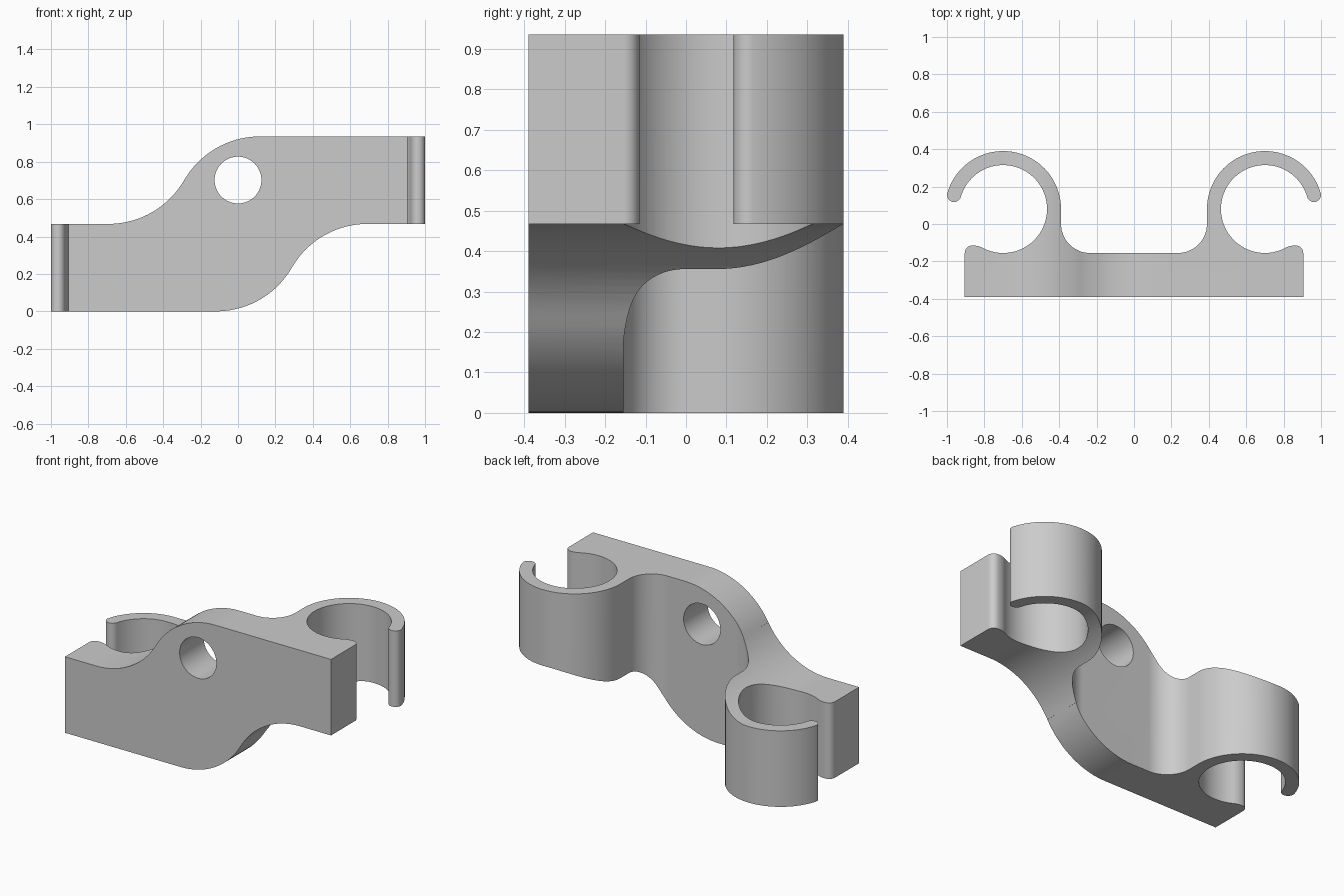
import bpy
import bmesh
from math import cos, sin, radians
from mathutils import Vector

cube = bpy.data.objects.get("Cube")
if cube:
    bpy.data.objects.remove(cube, do_unlink=True)

gray = bpy.data.materials.new("plain gray")
gray.use_nodes = True
gray.diffuse_color = (0.6, 0.6, 0.6, 1)
gray.node_tree.nodes["Principled BSDF"].inputs["Base Color"].default_value = gray.diffuse_color


def arc(cx, cy, r, start, end, step=4):
    n = max(4, round(abs(end - start) / step))
    angles = [radians(start + (end - start) * i / n) for i in range(n + 1)]
    return [(cx + r * cos(a), cy + r * sin(a)) for a in angles]


def prism(name, outline, to_3d, depth):
    """Extrude a closed 2D outline along the depth vector."""
    pts = [p for i, p in enumerate(outline)
           if (Vector(p) - Vector(outline[i - 1])).length > 1e-4]
    bm = bmesh.new()
    face = bm.faces.new([bm.verts.new(to_3d(u, v)) for u, v in pts])
    moved = bmesh.ops.extrude_face_region(bm, geom=[face])["geom"]
    bmesh.ops.translate(bm, vec=depth,
                        verts=[g for g in moved if isinstance(g, bmesh.types.BMVert)])
    bmesh.ops.recalc_face_normals(bm, faces=bm.faces)
    mesh = bpy.data.meshes.new(name)
    bm.to_mesh(mesh)
    bm.free()
    mesh.materials.append(gray)
    obj = bpy.data.objects.new(name, mesh)
    bpy.context.collection.objects.link(obj)
    return obj


# Plan outline: one clip with its half of the backing bar, then mirrored
RX, RY, OUTER, INNER, TIP = 0.69, 0.08, 0.31, 0.235, 16
RX = 0.7
mid, wall = (OUTER + INNER) / 2, (OUTER - INNER) / 2
tip_x = RX + mid * cos(radians(TIP))
tip_y = RY + mid * sin(radians(TIP))
half = [(0.905, -0.389)]
half += arc(0.865, -0.155, 0.04, 0, 90, 10)             # lip corner
half += arc(0.86, -0.222, 0.107, 90, 118)               # lip blend
half += arc(RX, RY, INNER, 298, TIP)                    # inside of clip
half += arc(tip_x, tip_y, wall, TIP + 180, TIP + 360, 10)  # rounded tip
half += arc(RX, RY, OUTER, TIP, 180)                    # outside of clip
half += arc(0.235, 0, 0.155, 0, -90)                    # fillet into bar
plan = half + [(-x, y) for x, y in reversed(half)]
body = prism("double_clip_bracket", plan,
             lambda x, y: (x, y, -0.1), (0, 0, 1.2))

# Front outline: stepped S shape with half-turn symmetry
H = 0.935
R = H / 2
BEND, FLAT = 0.117, 0.693
upper = [(-1.1, R)]
upper += arc(-FLAT, H, R, -90, -30, 3)
upper += arc(BEND, R, R, 150, 90, 3)
upper += [(1.1, H)]
front = upper + [(-x, H - z) for x, z in upper]
s_shape = prism("s_shape_cutter", front,
                lambda x, z: (x, -0.6, z), (0, 1.2, 0))

# Bolt hole through the web
hole = prism("bolt_hole_cutter", arc(0, 0.702, 0.125, 0, 360),
             lambda x, z: (x, -0.7, z), (0, 1.4, 0))

for cutter, operation in ((s_shape, 'INTERSECT'), (hole, 'DIFFERENCE')):
    cutter.hide_render = True
    mod = body.modifiers.new(cutter.name, 'BOOLEAN')
    mod.operation = operation
    mod.solver = 'EXACT'
    mod.object = cutter

# Bake the cuts, then drop the helpers
bpy.context.view_layer.update()
graph = bpy.context.evaluated_depsgraph_get()
baked = bpy.data.meshes.new_from_object(body.evaluated_get(graph))
body.modifiers.clear()
body.data = baked
for cutter in (s_shape, hole):
    bpy.data.objects.remove(cutter, do_unlink=True)
baked.materials.clear()
baked.materials.append(gray)
for poly in baked.polygons:
    poly.material_index = 0

bpy.ops.object.select_all(action='DESELECT')
body.select_set(True)
bpy.context.view_layer.objects.active = body
bpy.ops.object.shade_smooth_by_angle(angle=radians(30))
